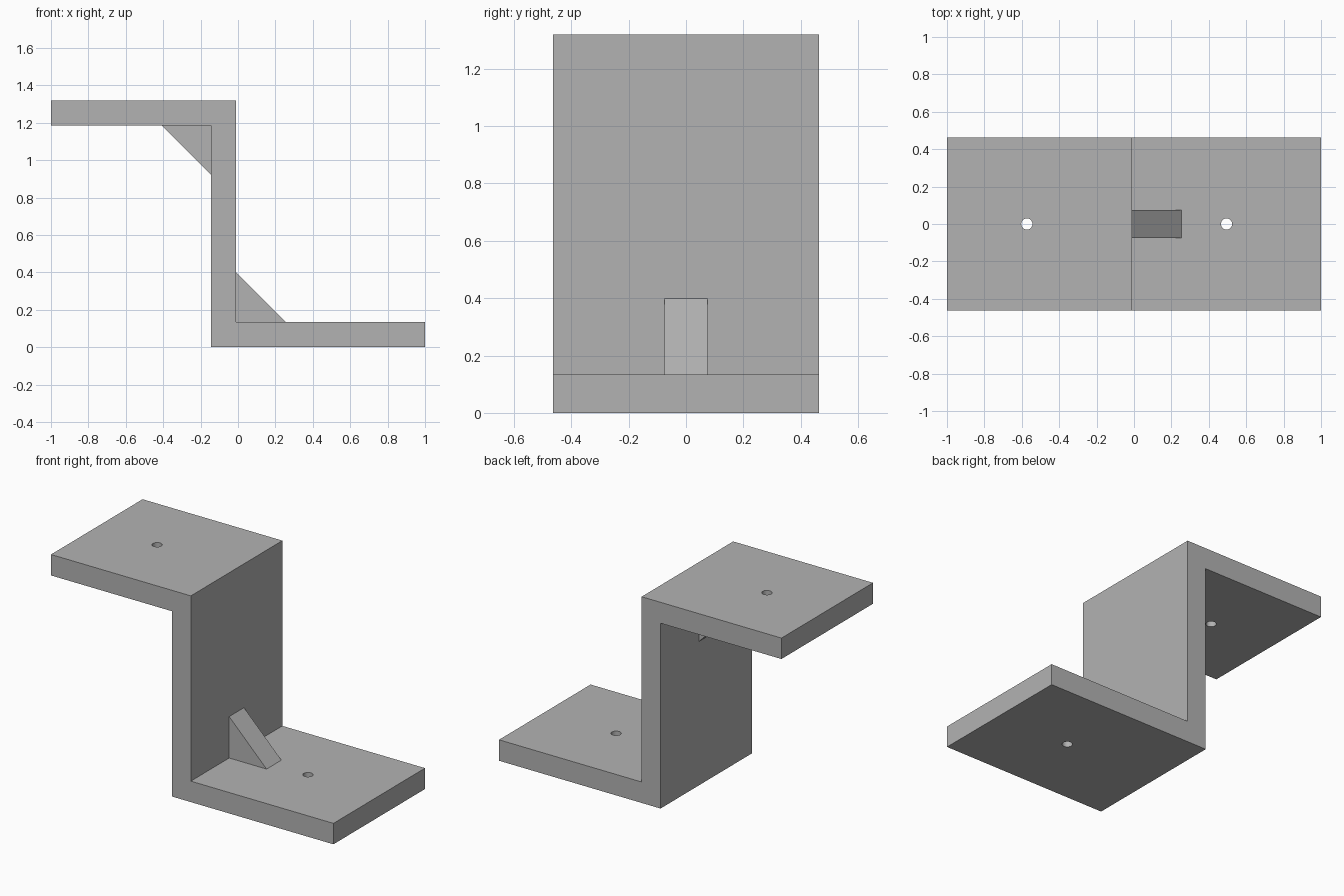
import bpy
import bmesh
from mathutils import Vector

cube = bpy.data.objects.get("Cube")
if cube:
    bpy.data.objects.remove(cube, do_unlink=True)

HALF_DEPTH = 0.463
HEIGHT = 1.32
T = 0.134                      # plate thickness
WALL_L, WALL_R = -0.144, -0.01  # upright wall faces
RIB = 0.265                    # gusset leg length

grey = bpy.data.materials.new("plain grey")
grey.use_nodes = True
colour = (0.45, 0.45, 0.45, 1)
grey.diffuse_color = colour
grey.node_tree.nodes["Principled BSDF"].inputs["Base Color"].default_value = colour


def extrude_profile(name, points, half_depth):
    """Solid made by extruding an x-z outline along y."""
    bm = bmesh.new()
    face = bm.faces.new([bm.verts.new((x, -half_depth, z)) for x, z in points])
    new = bmesh.ops.extrude_face_region(bm, geom=[face])["geom"]
    verts = [v for v in new if isinstance(v, bmesh.types.BMVert)]
    bmesh.ops.translate(bm, verts=verts, vec=Vector((0, 2 * half_depth, 0)))
    bmesh.ops.recalc_face_normals(bm, faces=bm.faces)
    mesh = bpy.data.meshes.new(name)
    bm.to_mesh(mesh)
    bm.free()
    mesh.materials.append(grey)
    obj = bpy.data.objects.new(name, mesh)
    bpy.context.collection.objects.link(obj)
    return obj


# Z-shaped bracket body
bracket = extrude_profile("bracket", [
    (WALL_L, 0), (1, 0), (1, T), (WALL_R, T), (WALL_R, HEIGHT),
    (-1, HEIGHT), (-1, HEIGHT - T), (WALL_L, HEIGHT - T)], HALF_DEPTH)

# Triangular gussets in the two inner corners
for name, x, z, side in (("lower_gusset", WALL_R, T, 1),
                         ("upper_gusset", WALL_L, HEIGHT - T, -1)):
    extrude_profile(name, [(x, z), (x + side * RIB, z), (x, z + side * RIB)], 0.075)

# Screw holes through each plate
for name, x, z in (("lower_hole_cutter", 0.495, T / 2),
                   ("upper_hole_cutter", -0.573, HEIGHT - T / 2)):
    bpy.ops.mesh.primitive_cylinder_add(vertices=32, radius=0.03, depth=0.3,
                                        location=(x, 0, z))
    cutter = bpy.context.object
    cutter.name = name
    cutter.data.materials.append(grey)
    cutter.hide_render = True
    cutter.hide_set(True)
    cut = bracket.modifiers.new(name, 'BOOLEAN')
    cut.operation = 'DIFFERENCE'
    cut.solver = 'EXACT'
    cut.object = cutter

# Smooth hole walls, crisp plate edges
bpy.ops.object.select_all(action='DESELECT')
bracket.select_set(True)
bpy.context.view_layer.objects.active = bracket
for modifier in list(bracket.modifiers):
    bpy.ops.object.modifier_apply(modifier=modifier.name)
bpy.ops.object.shade_smooth_by_angle()
